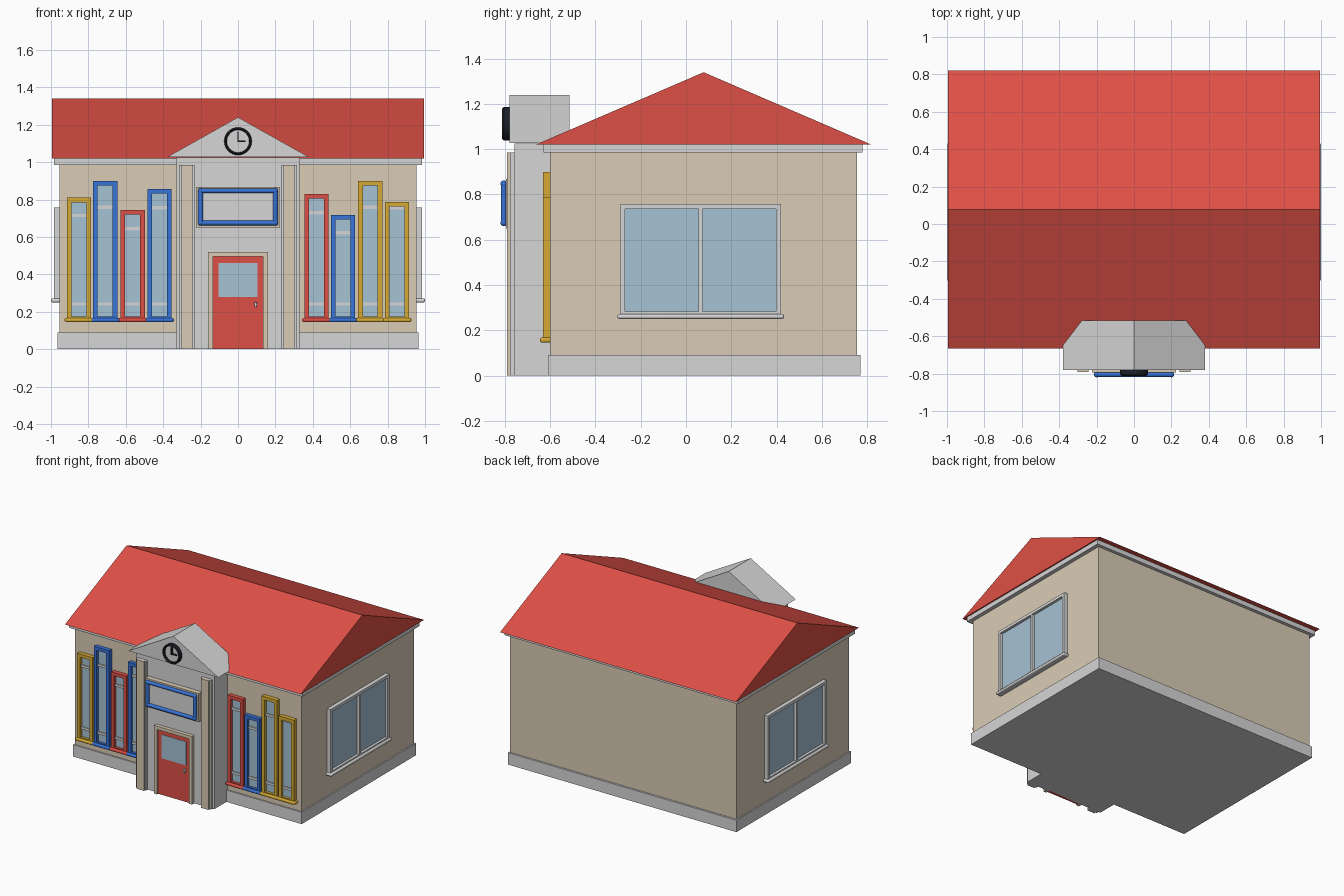
import bpy
import bmesh
from math import pi
from mathutils import Matrix, Vector

if "Cube" in bpy.data.objects:
    bpy.data.objects.remove(bpy.data.objects["Cube"])


def material(name, *srgb):
    col = [(c / 255 / 12.92 if c < 11 else ((c / 255 + 0.055) / 1.055) ** 2.4) for c in srgb] + [1]
    m = bpy.data.materials.new(name)
    m.use_nodes = True
    m.diffuse_color = col
    m.node_tree.nodes["Principled BSDF"].inputs["Base Color"].default_value = col
    return m


RED = material("red paint", 222, 80, 70)
BLUE = material("blue paint", 55, 115, 215)
YELLOW = material("yellow paint", 214, 170, 52)
GREY = material("light grey stone", 214, 214, 214)
BEIGE = material("beige wall", 218, 204, 182)
GLASS = material("window glass", 166, 194, 212)
BLACK = material("black metal", 28, 32, 40)


def finish(bm, name, mat, smooth=False, bevel=0):
    bmesh.ops.recalc_face_normals(bm, faces=bm.faces)
    mesh = bpy.data.meshes.new(name)
    bm.to_mesh(mesh)
    bm.free()
    mesh.materials.append(mat)
    ob = bpy.data.objects.new(name, mesh)
    bpy.context.collection.objects.link(ob)
    if bevel:
        mod = ob.modifiers.new("rounded edges", "BEVEL")
        mod.width, mod.segments = bevel, 3
    if smooth:
        bpy.context.view_layer.objects.active = ob
        ob.select_set(True)
        bpy.ops.object.shade_smooth_by_angle()
        ob.select_set(False)
    return ob


def boxes(name, mat, *spans, bevel=0):
    """One object made of boxes, each given as (x0, x1), (y0, y1), (z0, z1)."""
    bm = bmesh.new()
    for span in spans:
        mid = Vector([(a + b) / 2 for a, b in span])
        size = Vector([abs(b - a) for a, b in span])
        bmesh.ops.create_cube(bm, matrix=Matrix.Translation(mid) @ Matrix.Diagonal(size).to_4x4())
    return finish(bm, name, mat, bevel > 0, bevel)


def ring(u, v, w):
    """Four bars around the rectangle u by v, as (u span, v span)."""
    (u0, u1), (v0, v1) = u, v
    return [((u0, u0 + w), v), ((u1 - w, u1), v),
            ((u0 + w, u1 - w), (v0, v0 + w)), ((u0 + w, u1 - w), (v1 - w, v1))]


def prism(name, mat, outline, axis, start, end):
    """Extrude an outline (across, z) along the x or y axis."""
    def place(a, z, t):
        return (t, a, z) if axis == "x" else (a, t, z)
    bm = bmesh.new()
    face = bm.faces.new([bm.verts.new(place(a, z, start)) for a, z in outline])
    out = bmesh.ops.extrude_face_region(bm, geom=[face])
    moved = [g for g in out["geom"] if isinstance(g, bmesh.types.BMVert)]
    bmesh.ops.translate(bm, verts=moved, vec=Vector(place(0, 0, end - start)))
    return finish(bm, name, mat)


def rod(bm, start, end, radius):
    a, b = Vector(start), Vector(end)
    rot = (b - a).to_track_quat("Z", "Y").to_matrix().to_4x4()
    bmesh.ops.create_cone(bm, cap_ends=True, segments=16, radius1=radius, radius2=radius,
                          depth=(b - a).length, matrix=Matrix.Translation((a + b) / 2) @ rot)


# Main building
boxes("base", GREY, ((-0.965, 0.965), (-0.61, 0.77), (0, 0.09)))
boxes("walls", BEIGE, ((-0.955, 0.955), (-0.6, 0.755), (0.08, 1.0)))
boxes("eave_band", GREY, ((-0.985, 0.985), (-0.63, 0.78), (0.985, 1.02)))
prism("roof", RED, [(-0.665, 1.02), (0.82, 1.02), (0.078, 1.34)], "x", -0.995, 0.995)

# Entrance block
boxes("entrance_block", GREY, ((-0.33, 0.33), (-0.757, -0.58), (0, 1.025)))
prism("pediment", GREY, [(-0.38, 1.027), (0.38, 1.027), (0, 1.24)], "y", -0.78, -0.515)
for side, s in (("left", 1), ("right", -1)):
    boxes(side + "_pilaster_back", GREY, ((s * 0.232, s * 0.315), (-0.777, -0.75), (0, 0.985)))
    boxes(side + "_pilaster", BEIGE, ((s * 0.242, s * 0.303), (-0.79, -0.77), (0, 0.985)))

# Door
boxes("door_frame", BEIGE, ((-0.16, -0.135), (-0.785, -0.75), (0, 0.52)),
      ((0.135, 0.16), (-0.785, -0.75), (0, 0.52)),
      ((-0.135, 0.135), (-0.785, -0.75), (0.495, 0.52)))
boxes("door", RED, ((-0.135, 0.135), (-0.772, -0.75), (0, 0.495)))
boxes("door_glass", GLASS, ((-0.105, 0.105), (-0.775, -0.77), (0.28, 0.46)))
boxes("door_handle", GREY, ((0.087, 0.102), (-0.79, -0.77), (0.225, 0.252)), bevel=0.004)

# Sign with a tubular border
boxes("sign_backing", BEIGE, ((-0.225, 0.225), (-0.795, -0.75), (0.65, 0.868)))
boxes("sign_panel", GREY, ((-0.205, 0.205), (-0.8, -0.79), (0.67, 0.85)))
bm = bmesh.new()
corners = [(x, -0.805, z) for x, z in ((-0.2, 0.675), (0.2, 0.675), (0.2, 0.847), (-0.2, 0.847))]
for i, c in enumerate(corners):
    rod(bm, c, corners[(i + 1) % 4], 0.013)
    bmesh.ops.create_uvsphere(bm, u_segments=16, v_segments=8, radius=0.015,
                              matrix=Matrix.Translation(c))
finish(bm, "sign_border", BLUE, True)

# Clock
bm = bmesh.new()
rod(bm, (0, -0.792, 1.112), (0, -0.77, 1.112), 0.068)
finish(bm, "clock_face", GREY, True)
bm = bmesh.new()
profile = [bm.verts.new((r, y, 0)) for r, y in ((0.06, -0.775), (0.06, -0.805), (0.067, -0.812),
                                                (0.074, -0.805), (0.074, -0.775))]
edges = [bm.edges.new((profile[i], profile[i - 1])) for i in range(len(profile))]
bmesh.ops.spin(bm, geom=profile + edges, cent=(0, 0, 0), axis=(0, 1, 0),
               angle=2 * pi, steps=32, use_merge=True)
bmesh.ops.remove_doubles(bm, verts=bm.verts, dist=0.0001)
bmesh.ops.translate(bm, verts=bm.verts, vec=(0, 0, 1.112))
finish(bm, "clock_rim", BLACK, True)
boxes("clock_hands", BLACK, ((-0.004, 0.004), (-0.808, -0.79), (1.108, 1.163)),
      ((0.004, 0.04), (-0.803, -0.79), (1.108, 1.116)))

# Front windows shaped like book spines: centre, top, gap above upper bar, colour
books = [(-0.85, 0.81, 0.095, YELLOW), (-0.71, 0.9, 0.14, BLUE),
         (-0.563, 0.745, 0.1, RED), (-0.42, 0.857, 0.1, BLUE),
         (0.42, 0.83, 0.1, RED), (0.561, 0.718, 0.095, BLUE),
         (0.707, 0.9, 0.14, YELLOW), (0.85, 0.787, 0.03, YELLOW)]
for n, (x, top, gap, mat) in enumerate(books, 1):
    name = "book_window_%d_" % n
    span, inner = (x - 0.065, x + 0.065), (x - 0.043, x + 0.043)
    boxes(name + "frame", mat, *[(u, (-0.632, -0.595), v) for u, v in ring(span, (0.15, top), 0.025)])
    boxes(name + "glass", GLASS, (inner, (-0.612, -0.595), (0.17, top - 0.02)))
    boxes(name + "bars", GREY, *[(inner, (-0.62, -0.605), (z - 0.009, z + 0.009))
                                 for z in (0.242, top - gap)])
    boxes(name + "sill", mat, ((x - 0.077, x + 0.077), (-0.645, -0.595), (0.145, 0.168)), bevel=0.009)

# Side windows
for side, s in (("left", 1), ("right", -1)):
    name = side + "_window_"
    depth = (s * 0.95, s * 0.985)
    bars = ring((-0.292, 0.42), (0.26, 0.757), 0.022) + [((0.056, 0.074), (0.28, 0.74))]
    boxes(name + "frame", GREY, *[(depth, u, v) for u, v in bars])
    boxes(name + "glass", GLASS, ((s * 0.95, s * 0.965), (-0.28, 0.41), (0.27, 0.745)))
    boxes(name + "sill", GREY, ((s * 0.95, s), (-0.303, 0.433), (0.25, 0.272)), bevel=0.009)
